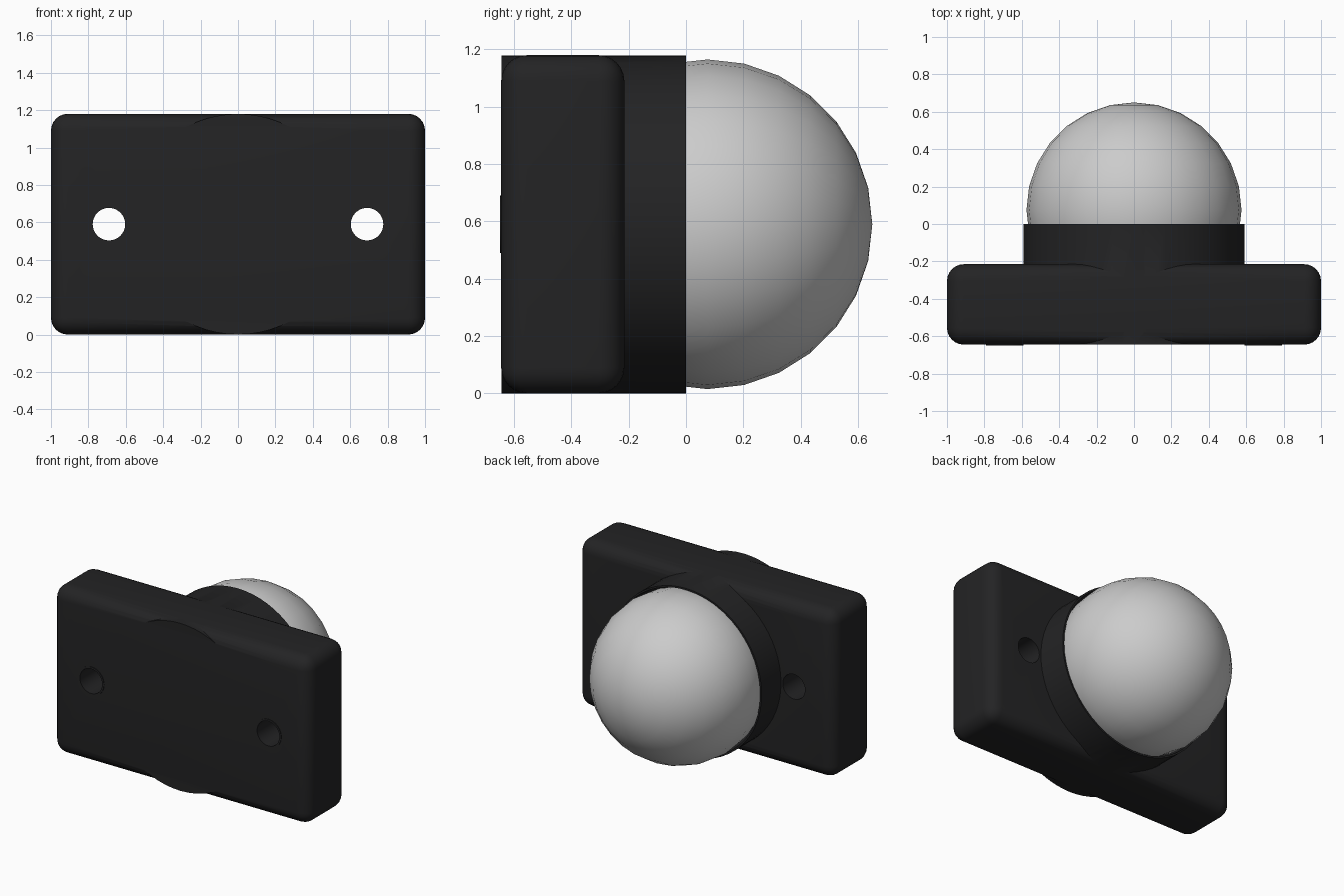
import bpy
from math import radians, pi

if "Cube" in bpy.data.objects:
    bpy.data.objects.remove(bpy.data.objects["Cube"])

ZC = 0.59          # height of the common axis
HOLE_X = 0.69

black = bpy.data.materials.new("black_plastic")
black.diffuse_color = (0.017, 0.017, 0.018, 1)
black.use_nodes = True
black.node_tree.nodes["Principled BSDF"].inputs["Base Color"].default_value = black.diffuse_color


def y_cylinder(name, x, y0, y1, radius, sides):
    bpy.ops.mesh.primitive_cylinder_add(
        vertices=sides, radius=radius, depth=y1 - y0,
        location=(x, (y0 + y1) / 2, ZC), rotation=(pi / 2, 0, 0))
    ob = bpy.context.object
    ob.name = name
    return ob


def ball_mesh(name, radius, segments, rings):
    bpy.ops.mesh.primitive_uv_sphere_add(
        segments=segments, ring_count=rings, radius=radius,
        location=(0, 0.075, ZC), rotation=(pi / 2, 0, 0))
    ob = bpy.context.object
    ob.name = name
    return ob


def activate(ob):
    bpy.ops.object.select_all(action='DESELECT')
    ob.select_set(True)
    bpy.context.view_layer.objects.active = ob


def boolean(target, tool, operation):
    activate(target)
    mod = target.modifiers.new(operation, 'BOOLEAN')
    mod.operation = operation
    mod.solver = 'EXACT'
    mod.object = tool
    bpy.ops.object.modifier_apply(modifier=mod.name)
    bpy.data.objects.remove(tool)


# Rounded mounting plate
bpy.ops.mesh.primitive_cube_add(size=1, location=(0, -0.43, ZC))
body = bpy.context.object
body.name = "mount_plate_and_socket"
body.scale = (2, 0.43, 2 * ZC)
bpy.ops.object.transform_apply(location=False, rotation=False, scale=True)
bevel = body.modifiers.new("round", 'BEVEL')
bevel.width = 0.09
bevel.segments = 6
bpy.ops.object.modifier_apply(modifier=bevel.name)

# Round socket running through the plate, hollowed for the ball
boolean(body, y_cylinder("socket", 0, -0.643, 0, 0.5895, 64), 'UNION')
boolean(body, ball_mesh("cavity_cutter", 0.583, 48, 24), 'DIFFERENCE')

# Screw holes with very slightly raised rims on the front
for side in (-1, 1):
    boolean(body, y_cylinder("rim", side * HOLE_X, -0.649, -0.6, 0.10, 32), 'UNION')
for side in (-1, 1):
    boolean(body, y_cylinder("hole_cutter", side * HOLE_X, -0.8, 0.1, 0.087, 32), 'DIFFERENCE')

body.data.materials.clear()
body.data.materials.append(black)
for poly in body.data.polygons:
    poly.material_index = 0
activate(body)
bpy.ops.object.shade_smooth_by_angle(angle=radians(30))

# Rolling ball
ball = ball_mesh("ball", 0.575, 28, 14)
activate(ball)
bpy.ops.object.shade_smooth()
